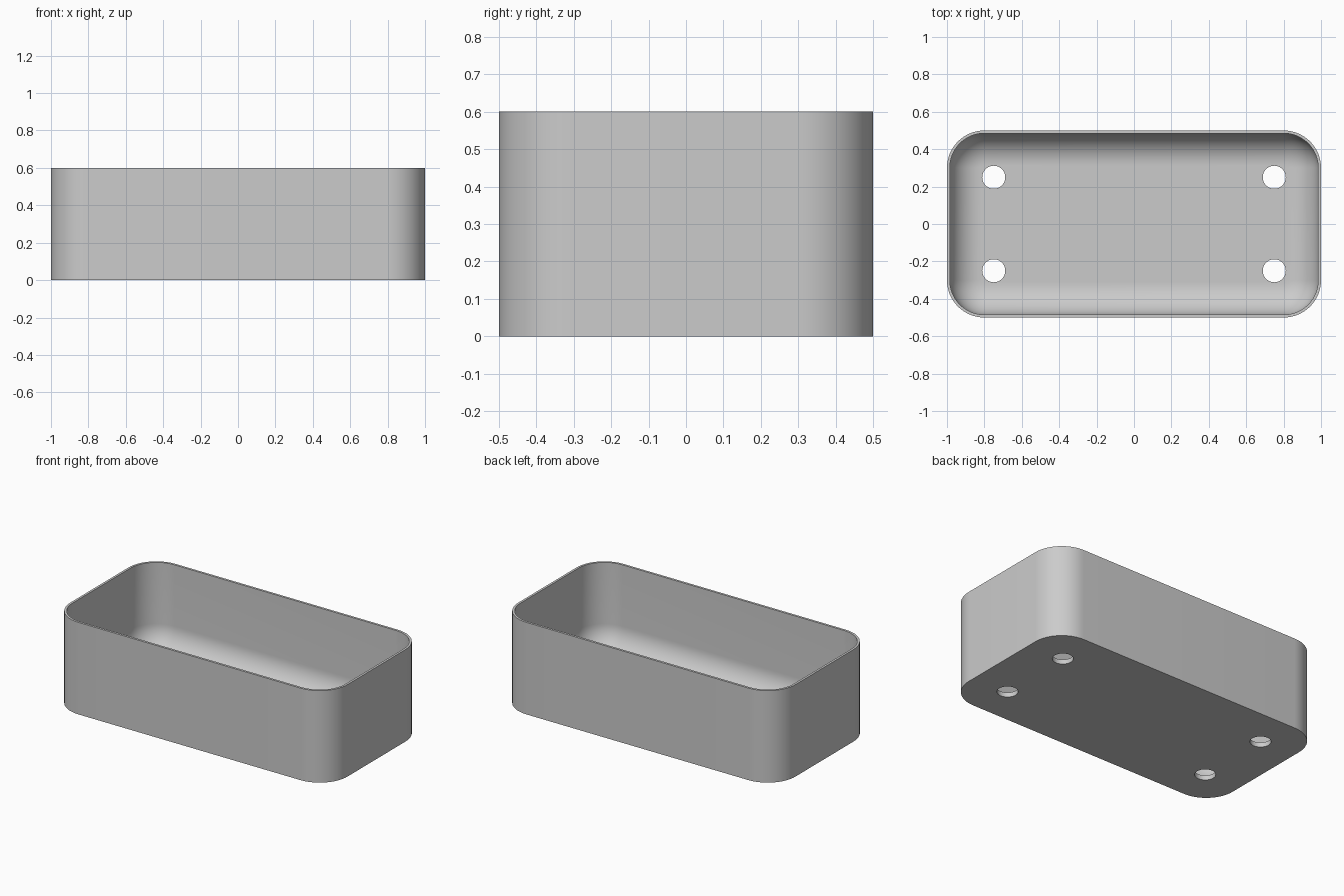
import bpy, bmesh, math

default = bpy.data.objects.get("Cube")
if default:
    bpy.data.objects.remove(default, do_unlink=True)

LENGTH, WIDTH, HEIGHT = 2.0, 1.0, 0.6
CORNER, WALL, FLOOR = 0.2, 0.015, 0.03
FILLET = 0.17
HOLE_X, HOLE_Y, HOLE_RADIUS = 0.75, 0.25, 0.0615
STEPS = 16

grey = bpy.data.materials.new("light_grey")
grey.use_nodes = True
grey.diffuse_color = (0.6, 0.6, 0.6, 1)
grey.node_tree.nodes["Principled BSDF"].inputs["Base Color"].default_value = grey.diffuse_color


def ring(bm, inset, z):
    """Rounded rectangle of vertices, inset from the outer outline."""
    radius = CORNER - inset
    verts = []
    for quarter, (sx, sy) in enumerate([(1, 1), (-1, 1), (-1, -1), (1, -1)]):
        for i in range(STEPS + 1):
            a = (quarter + i / STEPS) * math.pi / 2
            verts.append(bm.verts.new((sx * (LENGTH / 2 - CORNER) + radius * math.cos(a),
                                       sy * (WIDTH / 2 - CORNER) + radius * math.sin(a), z)))
    return verts


# Tray shell: outer wall, rim, inner wall and filleted floor
levels = [(0, 0), (0, HEIGHT), (WALL, HEIGHT)]
for i in range(STEPS + 1):
    a = i / STEPS * math.pi / 2
    levels.append((WALL + FILLET * (1 - math.cos(a)), FLOOR + FILLET * (1 - math.sin(a))))

bm = bmesh.new()
rings = [ring(bm, inset, z) for inset, z in levels]
for low, high in zip(rings, rings[1:]):
    for i in range(len(low)):
        j = (i + 1) % len(low)
        bm.faces.new((low[i], low[j], high[j], high[i]))
bm.faces.new(rings[0])
bm.faces.new(rings[-1])
bmesh.ops.recalc_face_normals(bm, faces=bm.faces)
mesh = bpy.data.meshes.new("tray")
bm.to_mesh(mesh)
bm.free()
tray = bpy.data.objects.new("tray", mesh)
bpy.context.collection.objects.link(tray)
mesh.materials.append(grey)

# Four drain holes through the floor
for sx in (-1, 1):
    for sy in (-1, 1):
        bpy.ops.mesh.primitive_cylinder_add(vertices=48, radius=HOLE_RADIUS, depth=0.3,
                                            location=(sx * HOLE_X, sy * HOLE_Y, 0))
        cutter = bpy.context.object
        cutter.name = "drain_hole_cutter"
        cutter.data.materials.append(grey)
        bpy.ops.object.select_all(action="DESELECT")
        tray.select_set(True)
        bpy.context.view_layer.objects.active = tray
        cut = tray.modifiers.new("drain_hole", "BOOLEAN")
        cut.operation, cut.solver, cut.object = "DIFFERENCE", "EXACT", cutter
        bpy.ops.object.modifier_apply(modifier=cut.name)
        bpy.data.objects.remove(cutter, do_unlink=True)

# Smooth curves, sharp rim and base
bpy.ops.object.shade_smooth_by_angle(angle=math.radians(30))
